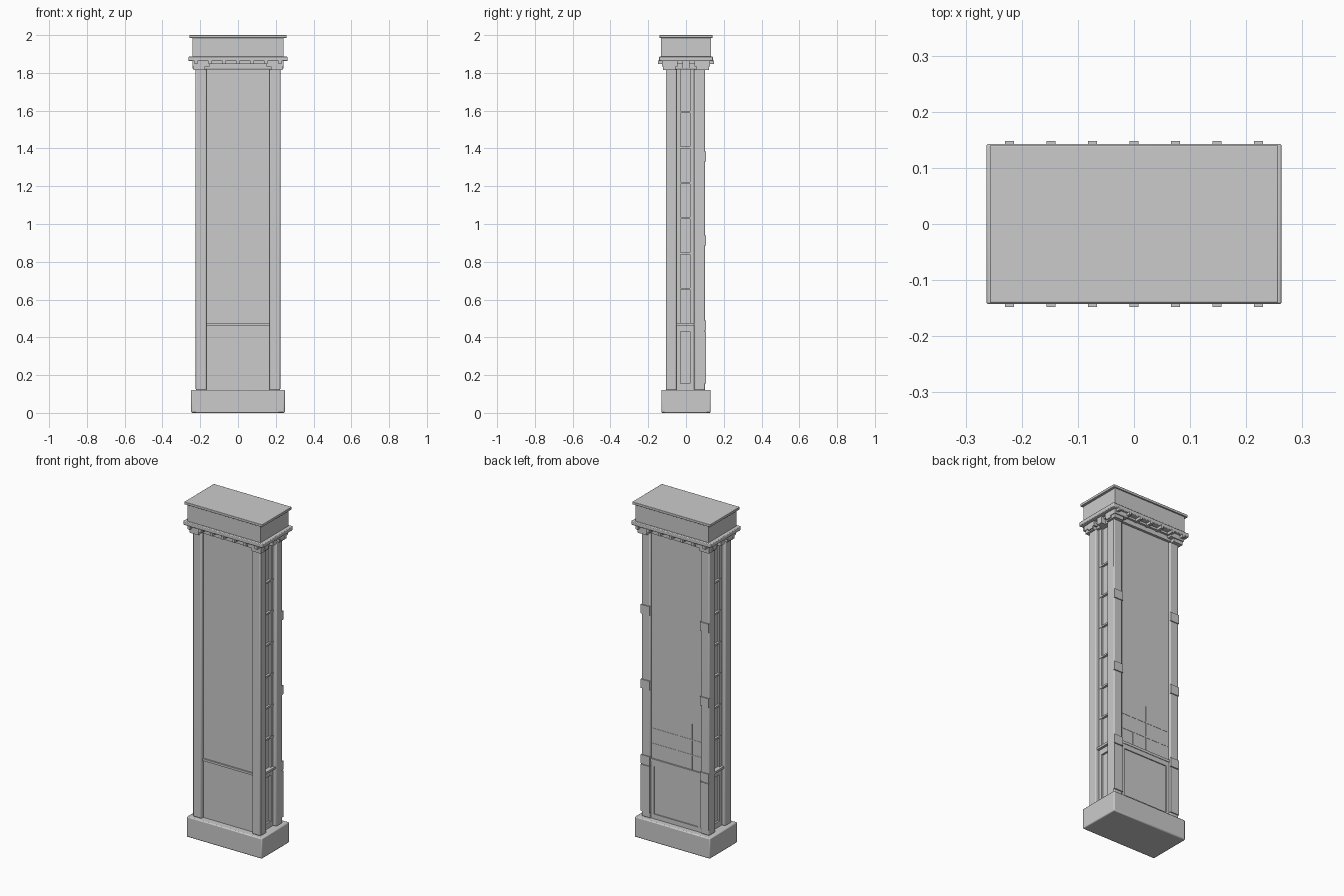
import bpy, bmesh, math

if "Cube" in bpy.data.objects:
    bpy.data.objects.remove(bpy.data.objects["Cube"])


def box(name, x, y, z, bevel=0.0, segs=2):
    """Box from (min, max) ranges on each axis, optionally with rounded edges."""
    bm = bmesh.new()
    bmesh.ops.create_cube(bm, size=1)
    for v in bm.verts:
        for i, (a, b) in enumerate((x, y, z)):
            v.co[i] = (a + b) / 2 + v.co[i] * (b - a)
    me = bpy.data.meshes.new(name)
    bm.to_mesh(me)
    bm.free()
    ob = bpy.data.objects.new(name, me)
    bpy.context.collection.objects.link(ob)
    if bevel:
        m = ob.modifiers.new("bevel", "BEVEL")
        m.width, m.segments = bevel, segs
        bpy.ops.object.select_all(action='DESELECT')
        ob.select_set(True)
        bpy.context.view_layer.objects.active = ob
        bpy.ops.object.shade_smooth_by_angle(angle=math.radians(40))
    return ob


def span(s, a, b):
    """Range a..b mirrored to side s."""
    return tuple(sorted((s * a, s * b)))


# plinth
box("base", (-.248, .248), (-.13, .13), (0, .122), .006)

# main body and side infill
box("body", (-.17, .17), (-.088, .088), (.12, 1.82))
box("side_core", (-.19, .19), (-.055, .05), (.12, 1.82))

# corner posts
for s in (-1, 1):
    for y in ((-.107, -.05), (.043, .101)):
        box("corner_post", span(s, .166, .224), y, (.12, 1.82), .006)

# front and back ledges
box("front_ledge", (-.166, .166), (-.096, -.08), (.463, .476))
box("back_ledge", (-.166, .166), (.08, .097), (.463, .478))

# back lower frame around a recessed-looking panel
for s in (-1, 1):
    box("back_frame_stile", span(s, .146, .168), (.08, .094), (.12, .463))
for z in ((.12, .15), (.435, .463)):
    box("back_frame_rail", (-.166, .166), (.08, .094), z)

# back lattice
for z in (.56, .65):
    box("lattice_bar", (-.165, .165), (.08, .0895), (z, z + .008))
for x, top in ((.08, .56), (-.01, .75), (-.1, .75)):
    box("lattice_upright", (x - .003, x + .003), (.08, .0895), (.478, top))

# hinge plates on the rear posts
for s in (-1, 1):
    for z in ((.155, .432), (.437, .49), (.887, .94), (1.332, 1.385)):
        box("hinge_plate", span(s, .166, .224), (.095, .107), z)

# side panels: ledge, upper stiles and slats, lower framed panel
for s in (-1, 1):
    box("side_ledge", span(s, .17, .216), (-.05, .043), (.463, .476))
    for y in ((-.052, -.03), (.022, .045)):
        box("side_stile", span(s, .17, .201), y, (.476, 1.82))
        box("side_lower_stile", span(s, .17, .201), y, (.12, .463))
    for i in range(1, 7):
        z = .47 + i * .187
        box("side_slat", span(s, .17, .203), (-.05, .043), (z - .005, z + .005))
    for z in ((.12, .155), (.43, .463)):
        box("side_lower_rail", span(s, .17, .201), (-.05, .043), z)

# frieze under the cornice, with a thin bead
box("frieze", (-.215, .215), (-.1, .1), (1.822, 1.865))
box("frieze_bead", (-.225, .225), (-.112, .112), (1.85, 1.865))

# post capitals
for s in (-1, 1):
    for t in (-1, 1):
        box("capital", span(s, .15, .24), span(t, .045, .128), (1.835, 1.865))
        box("capital_drop", span(s, .175, .236), span(t, .055, .122), (1.815, 1.84))

# brackets along front, back and sides
for t in (-1, 1):
    for i in range(-3, 4):
        x = i * .074
        box("dentil", (x - .008, x + .008), span(t, .09, .148), (1.847, 1.866))
    for y in (-.075, 0, .075):
        box("side_bracket", span(t, .2, .242), (y - .018, y + .018), (1.822, 1.865))

# cornice, top block and cap
box("cornice", (-.263, .263), (-.143, .143), (1.862, 1.886), .004)
box("top_block", (-.242, .242), (-.132, .132), (1.884, 1.988))
box("cap", (-.257, .257), (-.14, .14), (1.985, 2.0), .002)
